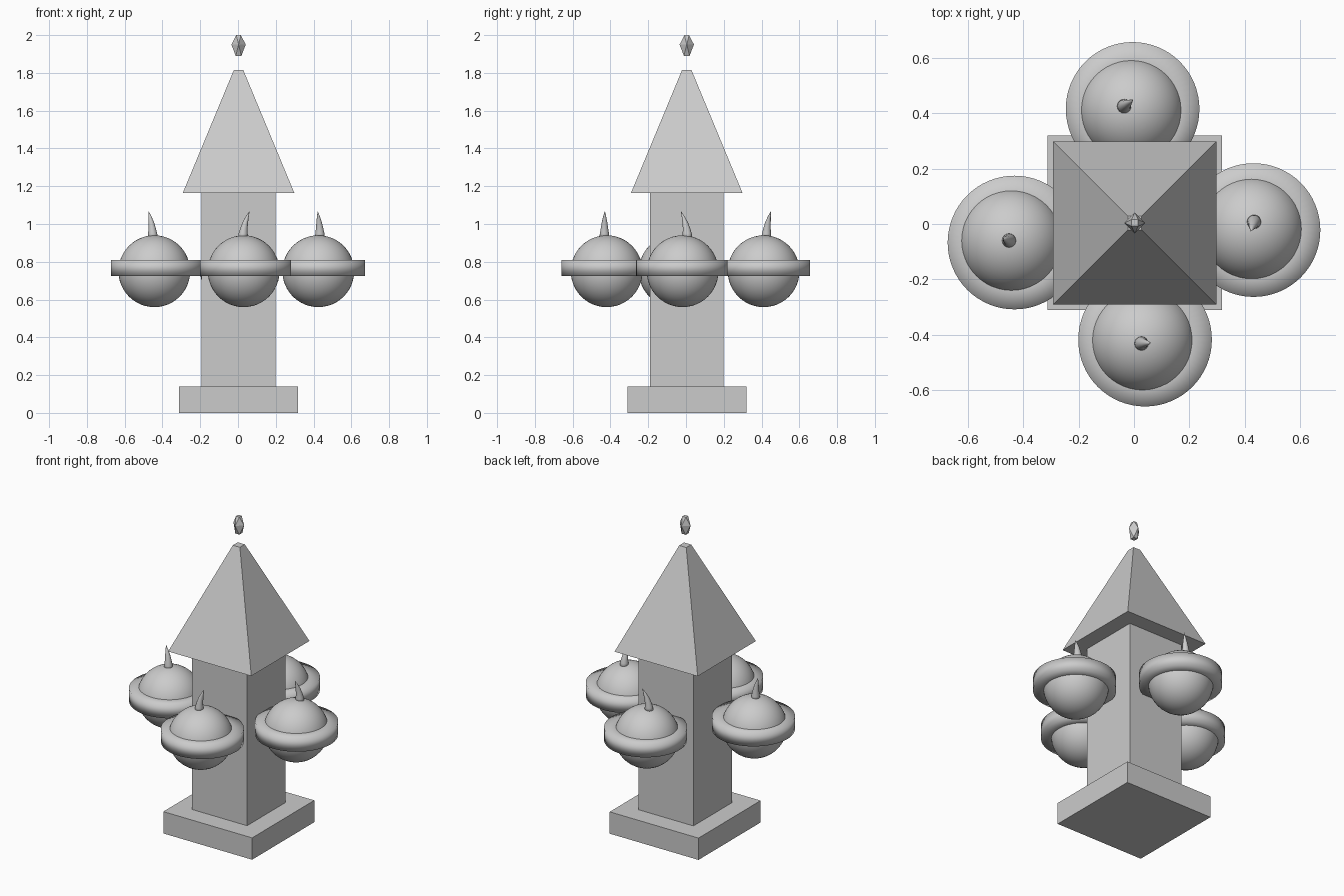
import bpy
import bmesh
from math import cos, sin, pi, radians

if "Cube" in bpy.data.objects:
    bpy.data.objects.remove(bpy.data.objects["Cube"])

CX, CY = 0.003, 0.004  # tower axis


def loft(name, sections, sides, smooth=False):
    """Closed tube through sections (x, y, z, circumradius, twist)."""
    bm = bmesh.new()
    rings = []
    for x, y, z, r, twist in sections:
        rings.append([bm.verts.new((x + r * cos(twist + 2 * pi * i / sides),
                                    y + r * sin(twist + 2 * pi * i / sides), z))
                      for i in range(sides)])
    for a, b in zip(rings, rings[1:]):
        for i in range(sides):
            j = (i + 1) % sides
            if abs(sections[rings.index(a)][4] - sections[rings.index(b)][4]) > 0.1:
                # twisted band: fold along the true crease edges
                if sections[rings.index(a)][4] < sections[rings.index(b)][4]:
                    bm.faces.new((a[i], a[j], b[i]))
                    bm.faces.new((a[j], b[j], b[i]))
                else:
                    bm.faces.new((a[i], a[j], b[j]))
                    bm.faces.new((a[i], b[j], b[i]))
            else:
                bm.faces.new((a[i], a[j], b[j], b[i]))
    bm.faces.new(rings[0][::-1])
    bm.faces.new(rings[-1])
    bmesh.ops.recalc_face_normals(bm, faces=bm.faces)
    mesh = bpy.data.meshes.new(name)
    bm.to_mesh(mesh)
    bm.free()
    ob = bpy.data.objects.new(name, mesh)
    bpy.context.collection.objects.link(ob)
    if smooth:
        mesh.shade_smooth()
    return ob


def square(name, *levels):
    """Square tower piece from (z, half width) levels."""
    loft(name, [(CX, CY, z, h * 2 ** 0.5, pi / 4) for z, h in levels], 4)


# Tower
square("base", (0, 0.315), (0.14, 0.315))
square("column", (0.14, 0.195), (1.165, 0.195))
square("roof", (1.165, 0.295), (1.815, 0.025))

# Floating diamond finial
loft("finial", [(CX, CY, 1.89, 0.021, pi / 4),
                (CX, CY, 1.95, 0.038, 0),
                (CX, CY, 2.0, 0.017, pi / 4)], 4)

# Lanterns: globe centre, ring centre, flame base, flame tip
lanterns = {
    "front": ((0.03, -0.42), (0.04, -0.418), (0.026, -0.432), (0.06, -0.43)),
    "right": ((0.425, -0.018), (0.432, -0.022), (0.434, 0.008), (0.422, -0.026)),
    "back": ((-0.01, 0.411), (-0.005, 0.416), (-0.036, 0.425), (-0.004, 0.449)),
    "left": ((-0.443, -0.06), (-0.432, -0.067), (-0.451, -0.06), (-0.473, -0.053)),
}
flame = [(0.92, 0.027), (0.95, 0.024), (0.98, 0.019), (1.01, 0.0145),
         (1.04, 0.008), (1.066, 0.001)]

for side, (globe, ring, root, tip) in lanterns.items():
    # Globe
    bpy.ops.mesh.primitive_uv_sphere_add(segments=48, ring_count=24, radius=0.19,
                                         location=(*globe, 0.75))
    bpy.context.object.name = side + "_globe"
    bpy.ops.object.shade_smooth()

    # Flat band around the globe
    loft(side + "_ring", [(*ring, 0.725, 0.17, 0), (*ring, 0.725, 0.2415, 0),
                          (*ring, 0.81, 0.2415, 0), (*ring, 0.81, 0.17, 0)], 64, True)

    # Curved flame leaning towards its tip
    sections = []
    for z, r in flame:
        t = ((z - 0.92) / 0.146) ** 2
        sections.append((root[0] + (tip[0] - root[0]) * t,
                         root[1] + (tip[1] - root[1]) * t, z, r, 0))
    loft(side + "_flame", sections, 16, True)
